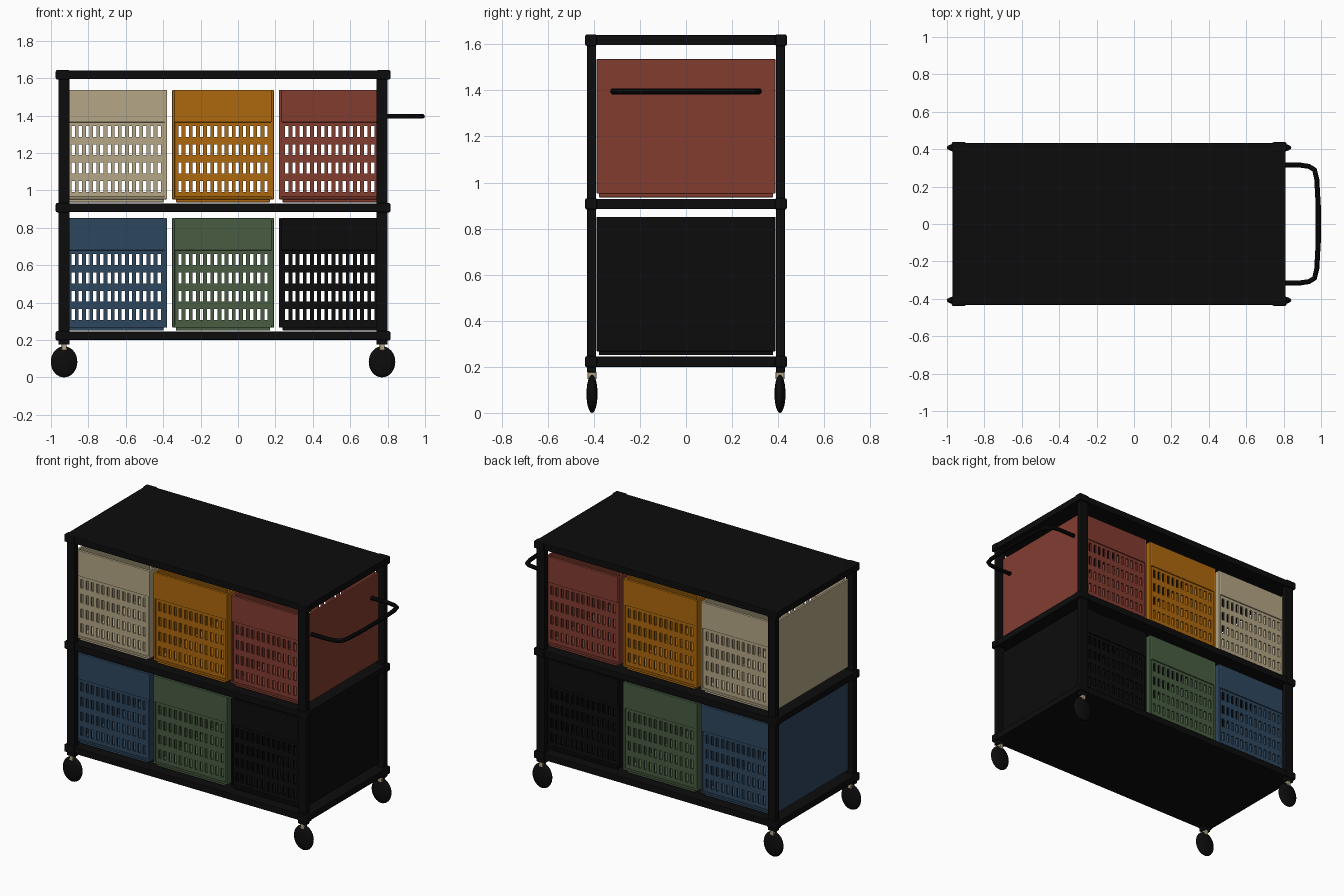
import bpy, bmesh
from mathutils import Matrix, Vector

if "Cube" in bpy.data.objects:
    bpy.data.objects.remove(bpy.data.objects["Cube"], do_unlink=True)


def material(name, rgb):
    m = bpy.data.materials.new(name)
    m.use_nodes = True
    m.diffuse_color = (*rgb, 1)
    m.node_tree.nodes["Principled BSDF"].inputs["Base Color"].default_value = (*rgb, 1)
    return m


black = material("black", (0.0037, 0.0037, 0.0037))
tan = material("tan", (0.46, 0.385, 0.24))
orange = material("orange", (0.42, 0.14, 0.004))
red = material("brick red", (0.225, 0.046, 0.03))
blue = material("slate blue", (0.027, 0.061, 0.112))
green = material("moss green", (0.065, 0.107, 0.054))

CX = -0.08                 # middle of the cart body
POST_X, POST_Y = 0.85, 0.41
CORNERS = [(sx, sy) for sx in (-1, 1) for sy in (-1, 1)]


def add_box(bm, lo, hi):
    lo, hi = Vector(lo), Vector(hi)
    size = hi - lo
    bmesh.ops.create_cube(bm, size=1, matrix=Matrix.Translation((lo + hi) / 2)
                          @ Matrix.Diagonal((*size, 1)))


def make(name, bm, mat, bevel=0):
    mesh = bpy.data.meshes.new(name)
    bm.to_mesh(mesh)
    bm.free()
    mesh.materials.append(mat)
    ob = bpy.data.objects.new(name, mesh)
    bpy.context.collection.objects.link(ob)
    if bevel:
        mod = ob.modifiers.new("bevel", "BEVEL")
        mod.width, mod.segments = bevel, 2
    return ob


def box(name, lo, hi, mat, bevel=0):
    bm = bmesh.new()
    add_box(bm, lo, hi)
    return make(name, bm, mat, bevel)


# Shelves with rounded corner collars
for name, z in (("bottom", 0.222), ("middle", 0.907), ("top", 1.618)):
    box(name + "_shelf", (CX - 0.89, -0.432, z - 0.022), (CX + 0.89, 0.432, z + 0.022), black, 0.004)
    bm = bmesh.new()
    for sx, sy in CORNERS:
        x, y = CX + sx * 0.857, sy * 0.412
        add_box(bm, (x - 0.038, y - 0.026, z - 0.025), (x + 0.038, y + 0.026, z + 0.025))
    make(name + "_shelf_collars", bm, black, 0.008)

# Corner posts
bm = bmesh.new()
for sx, sy in CORNERS:
    x, y = CX + sx * POST_X, sy * POST_Y
    add_box(bm, (x - 0.03, y - 0.02, 0.175), (x + 0.03, y + 0.02, 1.62))
make("corner_posts", bm, black, 0.005)

# Casters: lens-shaped wheels hung from small pale forks
for i, (sx, sy) in enumerate(CORNERS):
    x, y = CX + sx * POST_X, sy * 0.408
    bm = bmesh.new()
    bmesh.ops.create_uvsphere(bm, u_segments=24, v_segments=16, radius=1,
                              matrix=Matrix.Translation((x, y, 0.083))
                              @ Matrix.Diagonal((0.071, 0.024, 0.083, 1)))
    for f in bm.faces:
        f.smooth = True
    make(f"wheel_{i}", bm, black)
    box(f"caster_fork_{i}", (x - 0.013, y - 0.019, 0.145), (x + 0.013, y + 0.019, 0.178), tan, 0.003)

# Baskets
W, D, H = 0.272, 0.388, 0.584      # half width, half depth, wall height
COLS, PITCH, SLOT_W = 13, 0.0383, 0.018
ROWS, ROW_PITCH, SLOT_H, FIRST = 4, 0.098, 0.058, 0.04
BAND = 0.412                       # height where the solid top band begins


def slotted_panel(bm, cx, z0, y0, y1):
    """Wall between y0 and y1 with a grid of open slots."""
    xs = [cx - W + 0.01]
    for c in range(COLS):
        x = cx + (c - (COLS - 1) / 2) * PITCH
        xs += [x - SLOT_W / 2, x + SLOT_W / 2]
    xs.append(cx + W - 0.01)
    zs = [z0]
    for r in range(ROWS):
        z = z0 + FIRST + r * ROW_PITCH
        zs += [z, z + SLOT_H]
    zs.append(z0 + BAND)
    grid = [[bm.verts.new((x, y0, z)) for x in xs] for z in zs]
    faces = []
    for j in range(len(zs) - 1):
        for i in range(len(xs) - 1):
            if not (i % 2 and j % 2):
                faces.append(bm.faces.new((grid[j][i], grid[j][i + 1],
                                           grid[j + 1][i + 1], grid[j + 1][i])))
    ext = bmesh.ops.extrude_face_region(bm, geom=faces, use_keep_orig=True)
    moved = [g for g in ext["geom"] if isinstance(g, bmesh.types.BMVert)]
    bmesh.ops.translate(bm, verts=moved, vec=(0, y1 - y0, 0))


def basket(name, cx, z0, mat):
    bm = bmesh.new()
    for s in (-1, 1):
        slotted_panel(bm, cx, z0, s * (D - 0.007), s * (D - 0.018))
    bmesh.ops.recalc_face_normals(bm, faces=bm.faces)
    make(name + "_slotted_walls", bm, mat)
    bm = bmesh.new()
    for s in (-1, 1):
        # side wall
        xa, xb = sorted((cx + s * W, cx + s * (W - 0.014)))
        add_box(bm, (xa, -D, z0), (xb, D, z0 + H))
        # solid top band and bottom lip of front and back
        for z_lo, z_hi in ((BAND, H), (0, 0.014)):
            ya, yb = sorted((s * D, s * (D - 0.018)))
            add_box(bm, (cx - W + 0.012, ya, z0 + z_lo), (cx + W - 0.012, yb, z0 + z_hi))
    # floor and foot
    add_box(bm, (cx - W + 0.01, -D + 0.01, z0), (cx + W - 0.01, D - 0.01, z0 + 0.012))
    add_box(bm, (cx - W + 0.02, -D + 0.01, z0 - 0.016), (cx + W - 0.02, D - 0.01, z0 + 0.002))
    make(name + "_frame", bm, mat, 0.003)


TIERS = (("upper", 0.952, (tan, orange, red)), ("lower", 0.267, (blue, green, black)))
for tier, z0, mats in TIERS:
    for i, mat in enumerate(mats):
        basket(f"{tier}_basket_{i}", CX + (i - 1) * 0.571, z0, mat)

# Push handle on the left end
curve = bpy.data.curves.new("push_handle", "CURVE")
curve.dimensions = "3D"
curve.bevel_depth, curve.bevel_resolution = 0.0135, 3
half = [(0.755, 0.315), (0.88, 0.316), (0.935, 0.308), (0.965, 0.29), (0.977, 0.24), (0.985, 0.1)]
path = half + [(x, -y) for x, y in reversed(half)]
spline = curve.splines.new("POLY")
spline.points.add(len(path) - 1)
for p, (x, y) in zip(spline.points, path):
    p.co = (x, y, 1.396, 1)
spline.use_smooth = True
curve.use_fill_caps = True
curve.materials.append(black)
handle = bpy.data.objects.new("push_handle", curve)
bpy.context.collection.objects.link(handle)
bpy.context.view_layer.update()
bpy.ops.object.select_all(action="DESELECT")
handle.select_set(True)
bpy.context.view_layer.objects.active = handle
bpy.ops.object.convert(target="MESH")
bpy.ops.object.shade_smooth_by_angle()
